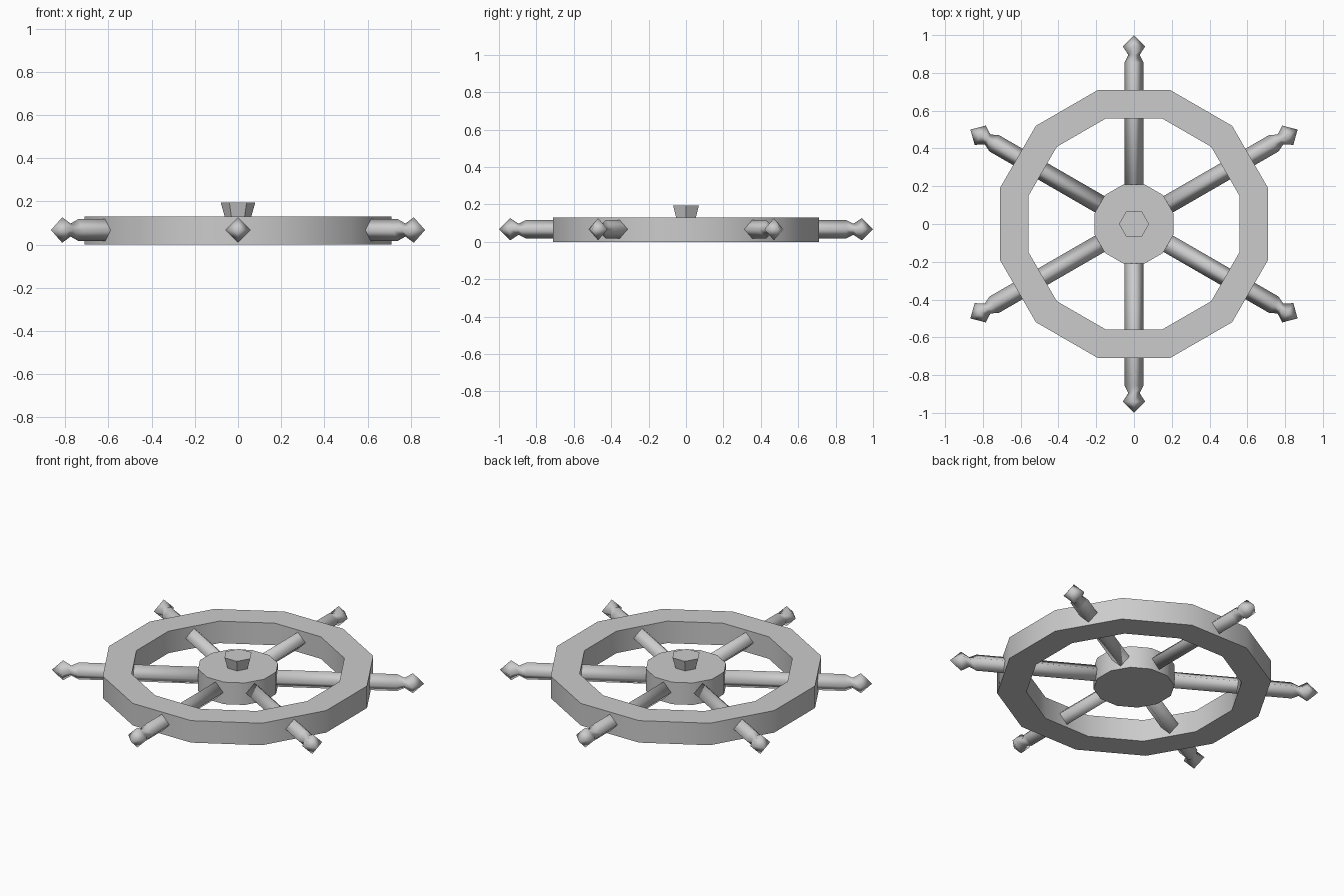
import bpy, bmesh, math
from math import sin, cos, radians, pi

if "Cube" in bpy.data.objects:
    bpy.data.objects.remove(bpy.data.objects["Cube"])

grey = bpy.data.materials.new("plain_grey")
grey.use_nodes = True
colour = (0.6, 0.6, 0.6, 1)
grey.diffuse_color = colour
grey.node_tree.nodes["Principled BSDF"].inputs["Base Color"].default_value = colour

MID = 0.067       # height of the spoke axis
THICK = 0.13      # thickness of rim and hub


def lathe(name, profile, sides, turn=0.0, closed=False, smooth=35):
    """Spin (radius, height) points round z; zero radius closes to a point."""
    bm = bmesh.new()
    loops = []
    for r, h in profile:
        if r == 0:
            loops.append([bm.verts.new((0, 0, h))] * sides)
        else:
            loops.append([bm.verts.new((r * cos(turn + 2 * pi * i / sides),
                                        r * sin(turn + 2 * pi * i / sides), h))
                          for i in range(sides)])
    pairs = list(zip(loops, loops[1:]))
    if closed:
        pairs.append((loops[-1], loops[0]))
    for a, b in pairs:
        for i in range(sides):
            j = (i + 1) % sides
            bm.faces.new(dict.fromkeys((a[i], a[j], b[j], b[i])))
    if not closed:
        for loop in (loops[0], loops[-1]):
            if loop[0] is not loop[1]:
                bm.faces.new(loop)
    bmesh.ops.recalc_face_normals(bm, faces=bm.faces)
    mesh = bpy.data.meshes.new(name)
    bm.to_mesh(mesh)
    bm.free()
    mesh.materials.append(grey)
    ob = bpy.data.objects.new(name, mesh)
    bpy.context.collection.objects.link(ob)
    bpy.ops.object.select_all(action='DESELECT')
    ob.select_set(True)
    bpy.context.view_layer.objects.active = ob
    bpy.ops.object.shade_smooth_by_angle(angle=radians(smooth))
    return ob


# Twelve-sided rim and hub, with flat sides facing the spokes
offset = radians(15)
lathe("rim", [(0.735, 0), (0.735, THICK), (0.578, THICK), (0.578, 0)],
      12, offset, closed=True)
lathe("hub", [(0.217, 0), (0.217, THICK)], 12, offset)

# Flared hexagonal knob on the hub
lathe("hub_knob", [(0.06, THICK - 0.005), (0.08, 0.195)], 6)

# Six diamond-section spokes with necked, pointed handles
spoke_profile = [(0.05, 0.1), (0.05, 0.855), (0.03, 0.895), (0.059, 0.94), (0, 1.0)]
for k in range(6):
    spoke = lathe(f"spoke_{k + 1}", spoke_profile, 4, smooth=100)
    spoke.rotation_euler = (0, radians(90), radians(30 + 60 * k))
    spoke.location.z = MID
